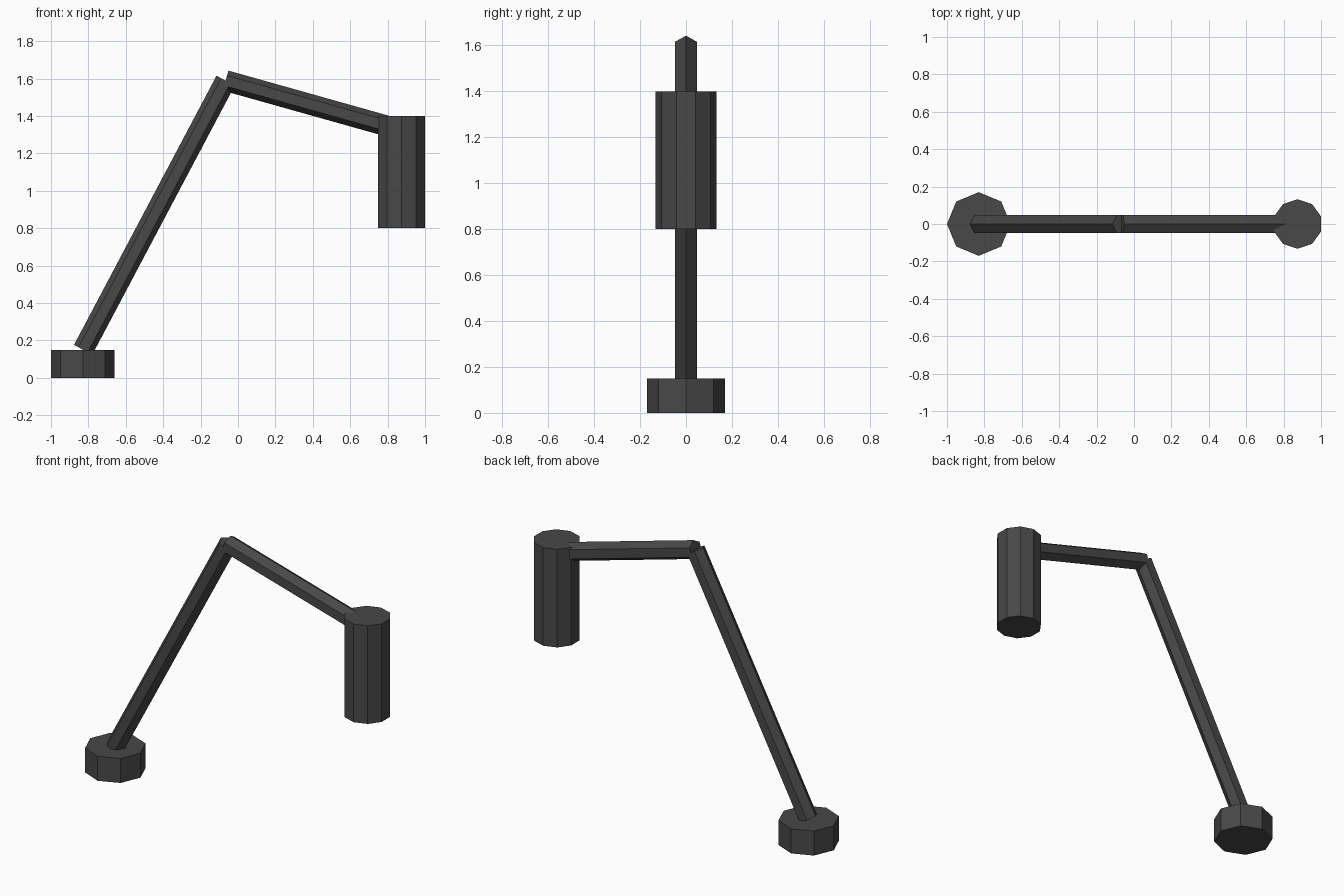
import bpy, math
from mathutils import Vector

if "Cube" in bpy.data.objects:
    bpy.data.objects.remove(bpy.data.objects["Cube"])

mat = bpy.data.materials.new("dark grey")
mat.diffuse_color = (0.065, 0.065, 0.065, 1)
mat.use_nodes = True
mat.node_tree.nodes["Principled BSDF"].inputs["Base Color"].default_value = mat.diffuse_color


def finish(name):
    ob = bpy.context.object
    ob.name = name
    ob.data.materials.append(mat)
    return ob


def prism(name, sides, radius, x, z0, z1):
    """Upright faceted cylinder with a corner on the y axis."""
    bpy.ops.mesh.primitive_cylinder_add(vertices=sides, radius=radius, depth=z1 - z0,
                                        location=(x, 0, (z0 + z1) / 2))
    return finish(name)


def rod(name, start, end, radius=0.0555):
    """Hexagonal bar in the xz plane, one ridge along the top."""
    a, b = Vector((start[0], 0, start[1])), Vector((end[0], 0, end[1]))
    d = b - a
    tilt = math.atan2(d.x, d.z)
    bpy.ops.mesh.primitive_cylinder_add(vertices=6, radius=radius, depth=d.length,
                                        location=(a + b) / 2)
    ob = finish(name)
    # turn the section so corners lie in the xz plane, then tilt the bar
    for v in ob.data.vertices:
        v.co.x, v.co.y = v.co.y, -v.co.x
    ob.rotation_euler = (0, tilt, 0)
    return ob


# octagonal foot and ten-sided lamp head
prism("base", 8, 0.17, -0.83, 0.0, 0.15)
prism("lamp_head", 10, 0.132, 0.8745, 0.8, 1.4)

# two arms meeting at the elbow
elbow = (-0.066, 1.589)
rod("lower_arm", (-0.828, 0.15), elbow)
rod("upper_arm", elbow, (0.87, 1.326))
